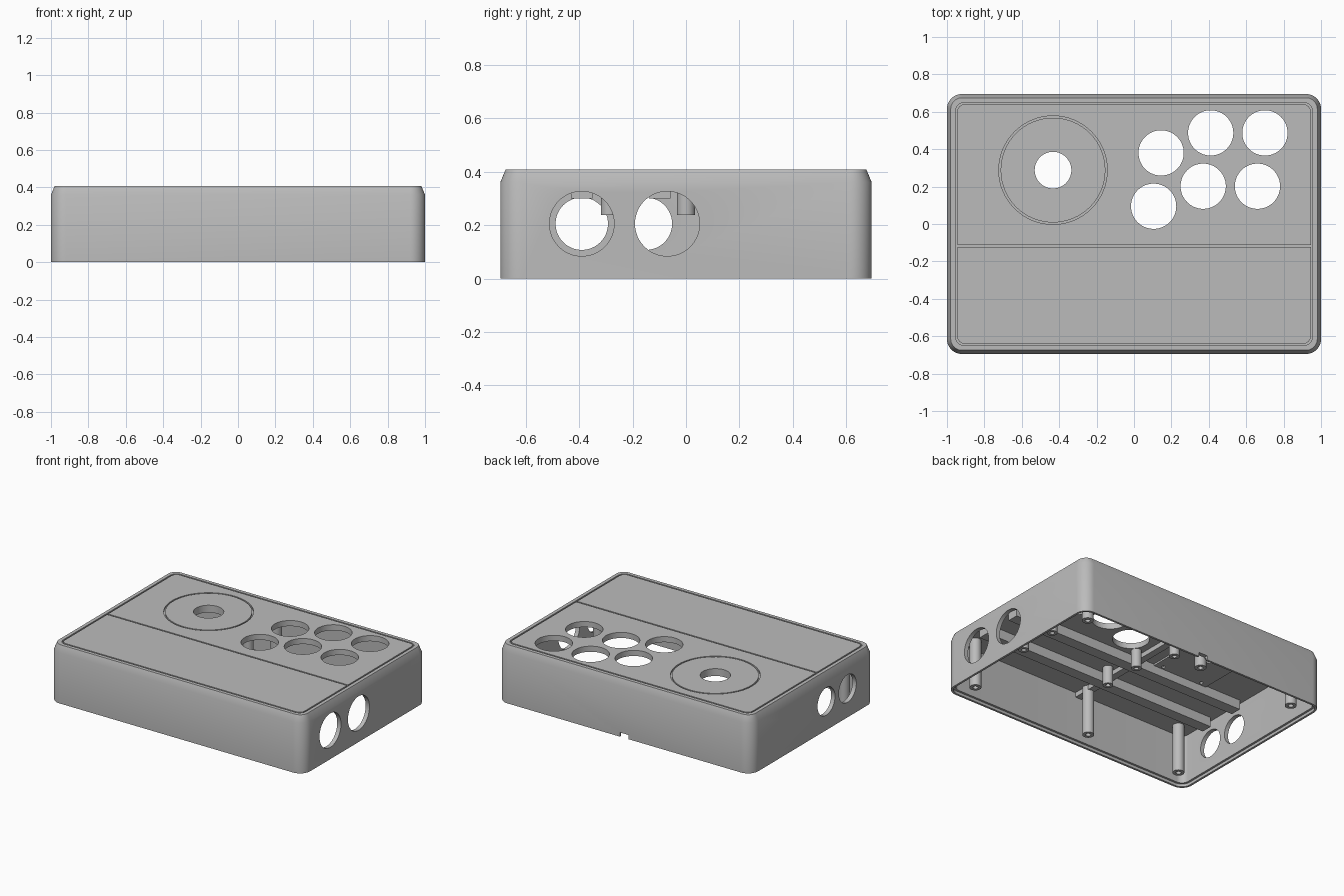
import bpy, bmesh, math

if "Cube" in bpy.data.objects:
    bpy.data.objects.remove(bpy.data.objects["Cube"])

HX, HY, H = 1.0, 0.695, 0.408
LID = 0.368                      # underside of the lid

grey = bpy.data.materials.new("grey_plastic")
grey.diffuse_color = (0.5, 0.5, 0.5, 1)
grey.use_nodes = True
grey.node_tree.nodes["Principled BSDF"].inputs["Base Color"].default_value = grey.diffuse_color


def finish(name, bm):
    bmesh.ops.recalc_face_normals(bm, faces=bm.faces)
    me = bpy.data.meshes.new(name)
    bm.to_mesh(me)
    bm.free()
    me.materials.append(grey)
    ob = bpy.data.objects.new(name, me)
    bpy.context.collection.objects.link(ob)
    return ob


def rounded_rect(hx, hy, r, n=10):
    pts = []
    for k, (sx, sy) in enumerate([(1, 1), (-1, 1), (-1, -1), (1, -1)]):
        for i in range(n + 1):
            a = math.pi / 2 * (k + i / n)
            pts.append((sx * (hx - r) + r * math.cos(a), sy * (hy - r) + r * math.sin(a)))
    return pts


def circle(x, y, r, n=64):
    return [(x + r * math.cos(2 * math.pi * i / n), y + r * math.sin(2 * math.pi * i / n))
            for i in range(n)]


def loft(name, sections, ring=False):
    """Skin a list of (outline, z); ring=True joins last to first, otherwise ends are capped."""
    bm = bmesh.new()
    rows = [[bm.verts.new((x, y, z)) for x, y in pts] for pts, z in sections]
    pairs = list(zip(rows, rows[1:])) + ([(rows[-1], rows[0])] if ring else [])
    for a, b in pairs:
        for i in range(len(a)):
            j = (i + 1) % len(a)
            bm.faces.new((a[i], a[j], b[j], b[i]))
    if not ring:
        bm.faces.new(rows[0])
        bm.faces.new(rows[-1])
    return finish(name, bm)


def box(name, x0, x1, y0, y1, z0, z1):
    rect = [(x0, y0), (x1, y0), (x1, y1), (x0, y1)]
    return loft(name, [(rect, z0), (rect, z1)])


def select(ob):
    bpy.ops.object.select_all(action='DESELECT')
    ob.select_set(True)
    bpy.context.view_layer.objects.active = ob


def cut(ob, cutter):
    select(ob)
    m = ob.modifiers.new("cut", 'BOOLEAN')
    m.operation, m.solver, m.object = 'DIFFERENCE', 'EXACT', cutter
    bpy.ops.object.modifier_apply(modifier=m.name)
    bpy.data.objects.remove(cutter)


def smooth(ob):
    select(ob)
    bpy.ops.object.shade_smooth_by_angle(angle=math.radians(25))


def inset(d, r=0.08):
    return rounded_rect(HX - d, HY - d, max(r - d, 0.02))


# Case shell: chamfered rounded box, hollow and open below with a rebate for the base
case = loft("case_shell", [(inset(0), 0), (inset(0), 0.36), (inset(0.02), H)])
cut(case, loft("cavity", [(inset(0.015), -0.05), (inset(0.015), 0.02),
                          (inset(0.03), 0.02), (inset(0.03), LID)]))

# Stick hole and six button holes
STICK = (-0.433, 0.288)
BUTTONS = [(0.145, 0.38), (0.41, 0.487), (0.70, 0.487), (0.105, 0.095), (0.37, 0.202), (0.66, 0.202)]
for x, y, r in [(*STICK, 0.098)] + [(x, y, 0.121) for x, y in BUTTONS]:
    cut(case, loft("hole", [(circle(x, y, r), 0.3), (circle(x, y, r), 0.5)]))

# Side holes: larger on the right, smaller on the left
for side, y, r in [(1, -0.39, 0.121), (1, -0.07, 0.121), (-1, -0.39, 0.098), (-1, -0.15, 0.098)]:
    c = loft("side_hole", [(circle(0, 0, r), -0.1), (circle(0, 0, r), 0.1)])
    c.rotation_euler = (0, math.pi / 2, 0)
    c.location = (side, y, 0.205)
    cut(case, c)

# Cable notch at the bottom of the back wall
cut(case, box("notch", -0.035, 0.035, 0.6, 0.8, -0.05, 0.03))

# Panel grooves: outline, dividing line, ring round the stick
G, D = 0.010, 0.012


def groove(outer, inner):
    cut(case, loft("groove", [(outer, H - D), (outer, H + 0.05), (inner, H + 0.05), (inner, H - D)], True))


groove(rounded_rect(0.955, 0.65, 0.05), rounded_rect(0.955 - G, 0.65 - G, 0.05 - G))
groove(circle(*STICK, 0.29), circle(*STICK, 0.29 - G))
cut(case, box("groove", -0.95, 0.95, -0.118 - G / 2, -0.118 + G / 2, H - D, H + 0.05))
smooth(case)

# Ribs under the lid
TOP = LID + 0.01
for name, y in (("front_rib", -0.39), ("middle_rib", -0.098)):
    box(name, -0.94, 0.94, y - 0.04, y + 0.04, 0.30, TOP)
box("cross_rib", -0.115, -0.065, -0.67, 0.67, 0.335, TOP)

# Stick mounting plate with four screw holes
plate = box("stick_plate", -0.65, -0.215, -0.055, 0.63, LID - 0.012, LID + 0.004)
cut(plate, loft("hole", [(circle(*STICK, 0.098), 0.3), (circle(*STICK, 0.098), 0.5)]))
for sx in (-1, 1):
    for y in (-0.03, 0.605):
        c = circle(STICK[0] + sx * 0.16, y, 0.012, 16)
        cut(plate, loft("hole", [(c, 0.3), (c, LID)]))


# Screw posts with blind holes
def post(name, x, y, r, z):
    ri = r * 0.45
    smooth(loft(name, [(circle(x, y, r, 32), TOP), (circle(x, y, r, 32), z),
                       (circle(x, y, ri, 32), z), (circle(x, y, ri, 32), z + 0.08)]))


for x in (-0.85, -0.09, 0.86):
    for y in (-0.567, 0.56):
        post("base_post", x, y, 0.038, 0.02)
for x, y in [(-0.02, 0.0), (-0.02, -0.285), (0.69, 0.0), (0.69, -0.285), (-0.11, 0.275)]:
    post("board_post", x, y, 0.034, 0.238)
